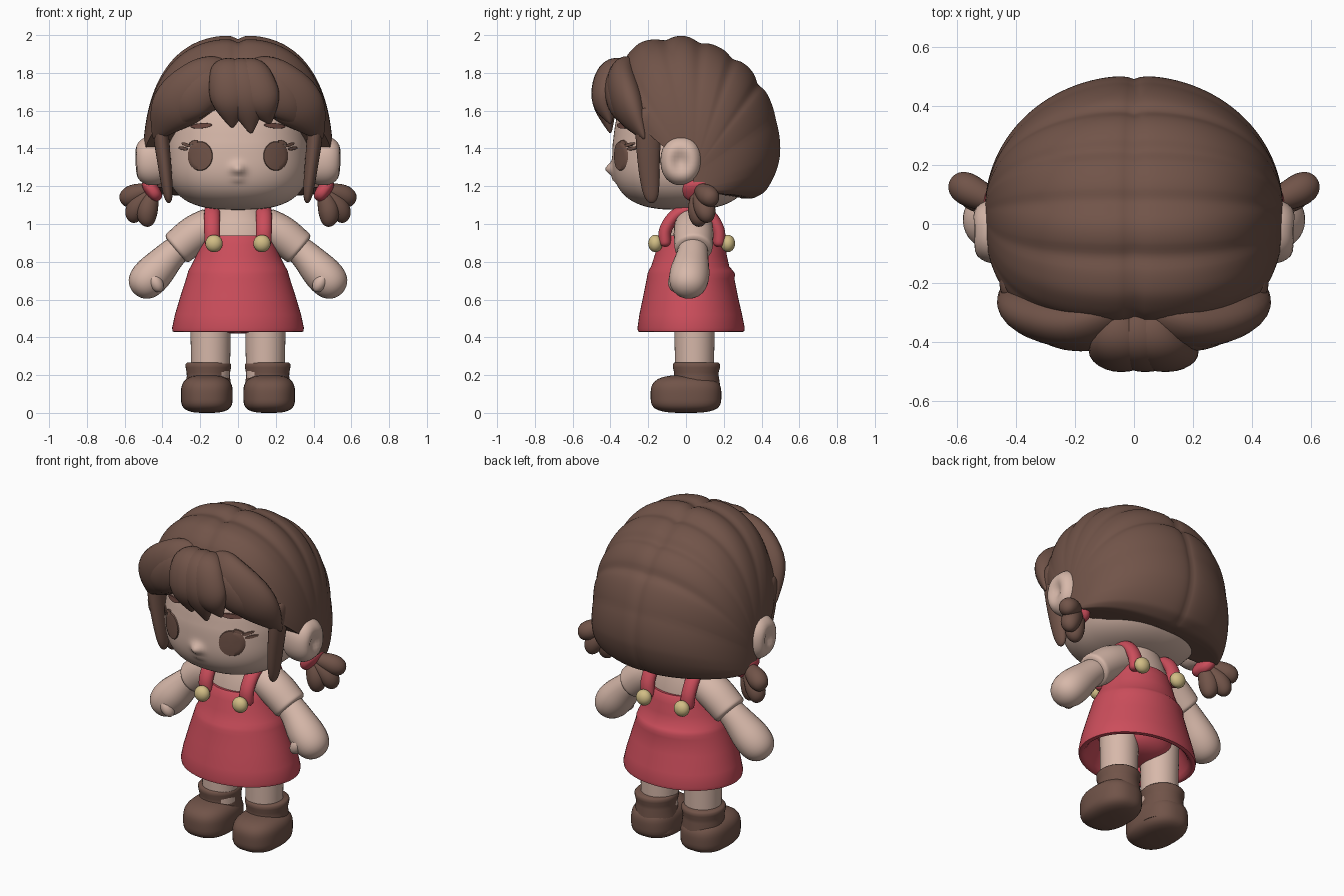
import bpy, bmesh
from math import sin, cos, pi, radians, exp
from mathutils import Vector, Euler

cube = bpy.data.objects.get("Cube")
if cube:
    bpy.data.objects.remove(cube, do_unlink=True)


def material(name, rgb):
    m = bpy.data.materials.new(name)
    m.use_nodes = True
    m.diffuse_color = (*rgb, 1)
    bsdf = next(n for n in m.node_tree.nodes if n.type == "BSDF_PRINCIPLED")
    bsdf.inputs["Base Color"].default_value = (*rgb, 1)
    return m


SKIN = material("skin", (0.68, 0.48, 0.40))
BROWN = material("brown", (0.165, 0.088, 0.066))
DARK = material("dark_brown", (0.14, 0.06, 0.048))
RED = material("red", (0.60, 0.075, 0.105))
GOLD = material("gold", (0.64, 0.51, 0.235))


def build(name, verts, faces, mat, angle=45):
    me = bpy.data.meshes.new(name)
    me.from_pydata([tuple(v) for v in verts], [], faces)
    bm = bmesh.new()
    bm.from_mesh(me)
    bmesh.ops.remove_doubles(bm, verts=bm.verts, dist=1e-5)
    bmesh.ops.recalc_face_normals(bm, faces=bm.faces)
    bm.to_mesh(me)
    bm.free()
    me.materials.append(mat)
    ob = bpy.data.objects.new(name, me)
    bpy.context.collection.objects.link(ob)
    bpy.ops.object.select_all(action="DESELECT")
    ob.select_set(True)
    bpy.context.view_layer.objects.active = ob
    bpy.ops.object.shade_smooth_by_angle(angle=radians(angle))


def skin_rings(name, rings, mat, angle=45):
    """Join equal rings of points into a capped surface."""
    n = len(rings[0])
    verts = [p for r in rings for p in r]
    faces = [(i * n + j, i * n + (j + 1) % n, (i + 1) * n + (j + 1) % n, (i + 1) * n + j)
             for i in range(len(rings) - 1) for j in range(n)]
    faces += [tuple(range(n)), tuple(range(len(verts) - n, len(verts)))]
    build(name, verts, faces, mat, angle)


def blob(name, loc, size, mat, n=2, m=2, rot=(0, 0, 0), seg=40, deform=None):
    """Rounded-box ellipsoid: n squares the plan, m squares the elevation."""
    spin = Euler(rot).to_matrix()
    rings = []
    for i in range(1, seg // 2):
        a = pi * i / (seg // 2)
        ring = []
        for j in range(seg):
            b = 2 * pi * j / seg
            d = Vector((sin(a) * cos(b), sin(a) * sin(b), cos(a)))
            k = ((abs(d.x) ** n + abs(d.y) ** n) ** (m / n) + abs(d.z) ** m) ** (1 / m)
            p = spin @ Vector([d[c] / k * size[c] for c in range(3)]) + Vector(loc)
            ring.append(deform(p) if deform else p)
        rings.append(ring)
    skin_rings(name, rings, mat)


def lathe(name, profile, mat, cx=0, seg=56, angle=45):
    """Oval rings from (z, half width, half depth, centre y)."""
    rings = [[(cx + rx * cos(2 * pi * j / seg), cy + ry * sin(2 * pi * j / seg), z)
              for j in range(seg)] for z, rx, ry, cy in profile]
    skin_rings(name, rings, mat, angle)


def spline(vals, u):
    """Catmull-Rom sample of a list of vectors."""
    f = u * (len(vals) - 1)
    i = min(int(f), len(vals) - 2)
    t = f - i
    b, c = vals[i], vals[i + 1]
    a = vals[i - 1] if i else b * 2 - c
    d = vals[i + 2] if i + 2 < len(vals) else c * 2 - b
    return 0.5 * (b * 2 + (c - a) * t + (a * 2 - b * 5 + c * 4 - d) * t ** 2
                  + (b * 3 - a - c * 3 + d) * t ** 3)


def strand(name, pts, widths, flat, side, mat, round_end=5, steps=28, seg=24):
    """Tapered oval sweep with rounded tips; side is the wide direction."""
    pts = [Vector(p) for p in pts]
    wid = [Vector((w, 0, 0)) for w in widths]
    rings = []
    for i in range(steps + 1):
        u = 0.5 - 0.5 * cos(pi * (0.03 + 0.94 * i / steps))
        t = (spline(pts, min(u + 0.01, 1)) - spline(pts, max(u - 0.01, 0))).normalized()
        w = Vector(side)
        w = (w - t * w.dot(t)).normalized()
        h = t.cross(w)
        r = spline(wid, u).x * (1 - abs(2 * u - 1) ** round_end) ** 0.5
        rings.append([spline(pts, u) + w * r * cos(2 * pi * j / seg)
                      + h * r * flat * sin(2 * pi * j / seg) for j in range(seg)])
    skin_rings(name, rings, mat)


# Head with nose and lip swelling out of the face
HC, HS, HN, HM = (0, -0.02, 1.36), (0.378, 0.37, 0.285), 2.3, 2.8


def face_shape(p):
    out = 0
    if p.y < -0.25:
        out = 0.04 * exp(-(p.x / 0.035) ** 2 - ((p.z - 1.29) / 0.032) ** 2)
        out += 0.012 * exp(-(p.x / 0.03) ** 2 - ((p.z - 1.235) / 0.014) ** 2)
    return Vector((p.x, p.y - out, p.z + max(0, p.z - 1.45) * 0.9))


blob("head", HC, HS, SKIN, HN, HM, seg=144, deform=face_shape)


def face_y(x, z):
    z = z if z < 1.45 else 1.45 + (z - 1.45) / 1.9
    q = (1 - abs((z - HC[2]) / HS[2]) ** HM) ** (HN / HM)
    return HC[1] - HS[1] * max(0.01, q - abs(x / HS[0]) ** HN) ** (1 / HN)


def patch(name, x, z, rx, rz, tilt, mat, lift=0.007, seg=32):
    """Thin oval plate laid over the face."""
    rings = []
    for r in (1, 0.95, 0.7, 0.4, 0.05):
        ring = []
        for j in range(seg):
            a = 2 * pi * j / seg
            u, v = rx * r * cos(a), rz * r * sin(a)
            px, pz = x + u * cos(tilt) - v * sin(tilt), z + u * sin(tilt) + v * cos(tilt)
            ring.append((px, face_y(px, pz) - (0 if r == 1 else lift), pz))
        rings.append(ring)
    skin_rings(name, rings, mat)


# Hair cap: slices around a side-to-side axis, creased between slices
LOBES = [(139, .56), (132, .64), (124, .71), (112, .752), (94, .735), (80, .69), (62, .635),
         (45, .57), (32, .52), (10, .467), (-15, .393), (-24, .34), (-28, .28)]
CREASES = (123, 102, 87, 71, 54)


def hair_radius(deg):
    for (a, ra), (b, rb) in zip(LOBES, LOBES[1:]):
        if deg >= b:
            r = ra + (rb - ra) * (a - deg) / (a - b)
            break
    return r - sum(0.03 * exp(-abs(deg - c) / 2.5) for c in CREASES)


rows, cols, verts = 168, 90, []
for i in range(rows):
    deg = 139 - i
    r0 = sum(hair_radius(min(139, max(-28, deg + k))) for k in (-1.5, 0, 1.5)) / 3
    back = min(1, max(0, (75 - deg) / 40))
    power = 0.8 + 0.17 * back
    for j in range(cols + 1):
        c = cos(pi * j / cols)
        x = 0.505 * (1 if c > 0 else -1) * abs(c) ** power
        r = r0 * max(0, sin(pi * j / cols)) ** power * (1 - 0.028 * exp(-abs(x) / 0.025))
        drop = 0.07 * (x / 0.5) ** 4 * min(1, max(0, (40 - deg) / 40))
        verts.append((x, 0.04 + r * cos(radians(deg)), 1.27 + r * sin(radians(deg)) - drop))
w = cols + 1
faces = [(i * w + j, i * w + j + 1, (i + 1) * w + j + 1, (i + 1) * w + j)
         for i in range(rows - 1) for j in range(cols)]
faces += [tuple(range(w)), tuple(range((rows - 1) * w, rows * w))]
build("hair_cap", verts, faces, BROWN, 50)

# Fringe strands over the forehead
for n, (x0, x1, z1) in enumerate([(-0.05, -0.03, 1.51), (0.02, 0.07, 1.48), (0.07, 0.17, 1.53)]):
    strand(f"fringe_middle_{n}", [(x0, -0.3, 1.85), (x0, -0.40, 1.8), ((x0 + x1) / 2, -0.43, 1.66),
                                  (x1, -0.40, z1)], (0.07, 0.1, 0.105, 0.035), 0.66, (1, 0, 0), BROWN, 4)

for s, tag in ((1, "left"), (-1, "right")):
    strand(f"fringe_side_{tag}", [(0, -0.28, 1.82), (s * 0.16, -0.335, 1.75), (s * 0.33, -0.3, 1.62),
                                  (s * 0.445, -0.22, 1.45)], (0.09, 0.14, 0.135, 0.045), 0.6,
           (s * 0.7, 0, 0.7), BROWN, 4)
    strand(f"fringe_inner_{tag}", [(s * 0.02, -0.31, 1.83), (s * 0.14, -0.365, 1.75),
                                   (s * 0.25, -0.355, 1.64), (s * 0.35, -0.31, 1.52)],
           (0.07, 0.1, 0.1, 0.035), 0.6, (s * 0.8, 0, 0.5), BROWN, 4)
    strand(f"side_lock_{tag}", [(s * 0.42, -0.2, 1.62), (s * 0.405, -0.2, 1.45), (s * 0.385, -0.195, 1.28),
                                (s * 0.365, -0.18, 1.11)], (0.07, 0.066, 0.055, 0.04), 0.62,
           (0, 1, 0), BROWN, 8)

    # Pigtail and its tie
    for n, end in enumerate([(0.61, 0.15, 1.11), (0.565, 0.12, 1.01), (0.48, 0.07, 0.985)]):
        a, b = Vector((0.44, 0.06, 1.19)), Vector(end)
        mid = a.lerp(b, 0.6) + Vector((0.015, 0, 0.01))
        strand(f"pigtail_{tag}_{n}", [(s * p.x, p.y, p.z) for p in (a, mid, b)],
               (0.03, 0.055, 0.038), 1, (0, 1, 0), BROWN, 5)
    blob(f"hair_tie_{tag}", (s * 0.455, 0.06, 1.18), (0.038, 0.078, 0.067), RED, 2.5, 2.5,
         (0, s * radians(35), 0))

    # Ear with a hollow in its outer face
    def hollow(p, s=s):
        d = exp(-((p.y + 0.03) / 0.05) ** 2 - ((p.z - 1.33) / 0.06) ** 2)
        return Vector((p.x - s * 0.045 * d if abs(p.x) > 0.46 else p.x, p.y, p.z))
    blob(f"ear_{tag}", (s * 0.452, -0.025, 1.335), (0.11, 0.11, 0.13), SKIN, 2.4, 2.2, deform=hollow)

    # Painted eye, lashes and brow
    patch(f"eye_{tag}", s * 0.2, 1.36, 0.066, 0.078, 0, BROWN)
    for n, (x, z, t) in enumerate([(0.235, 1.433, -0.4), (0.275, 1.42, 0.35), (0.29, 1.4, 0.2)]):
        patch(f"lash_{tag}_{n}", s * x, z, 0.026, 0.009, s * t, BROWN, 0.009)
    patch(f"brow_{tag}", s * 0.195, 1.52, 0.057, 0.014, s * -0.08, DARK, 0.009)

    # Sleeve, arm with mitten hand, and thumb
    strand(f"sleeve_{tag}", [(s * 0.13, 0.04, 1.0), (s * 0.23, 0.04, 0.945), (s * 0.335, 0.04, 0.86)],
           (0.1, 0.105, 0.1), 0.95, (0, 1, 0), SKIN, 24)
    strand(f"arm_{tag}", [(s * 0.25, 0.04, 0.92), (s * 0.345, 0.035, 0.845), (s * 0.44, 0.02, 0.745),
                          (s * 0.548, 0.005, 0.632)], (0.08, 0.083, 0.105, 0.118), 0.95,
           (0, 1, 0), SKIN, 4)
    blob(f"thumb_{tag}", (s * 0.435, -0.055, 0.69), (0.036, 0.04, 0.055), SKIN, rot=(0, s * 0.5, 0))

    # Strap with front and back buttons
    strand(f"strap_{tag}", [(s * 0.135, -0.11, 0.88), (s * 0.137, -0.108, 0.97), (s * 0.137, -0.05, 1.05),
                            (s * 0.135, 0.04, 1.075), (s * 0.137, 0.12, 1.05), (s * 0.137, 0.17, 0.97),
                            (s * 0.13, 0.175, 0.88)], [0.042] * 7, 0.8, (1, 0, 0), RED, 30, 40)
    for where, y in (("front", -0.162), ("back", 0.222)):
        blob(f"button_{where}_{tag}", (s * 0.127, y, 0.897), (0.046, 0.038, 0.046), GOLD, seg=28)

    # Leg and boot
    lathe(f"leg_{tag}", [(0.15, 0.1, 0.1, 0.045), (0.3, 0.104, 0.104, 0.045), (0.62, 0.11, 0.11, 0.045)],
          SKIN, s * 0.145, 40)
    lathe(f"boot_shaft_{tag}", [(0.05, 0.125, 0.125, 0.055), (0.15, 0.12, 0.125, 0.055),
                                (0.195, 0.114, 0.118, 0.055), (0.215, 0.115, 0.118, 0.055),
                                (0.24, 0.12, 0.125, 0.055), (0.257, 0.121, 0.125, 0.055),
                                (0.267, 0.112, 0.117, 0.055)], BROWN, s * 0.157, 40, 60)
    blob(f"boot_foot_{tag}", (s * 0.165, 0, 0.1), (0.137, 0.187, 0.1), BROWN, 2.5, 3,
         deform=lambda p: Vector((p.x, p.y, p.z if p.z > 0.1 else 0.1 - 0.1 * ((0.1 - p.z) / 0.1) ** 0.7)))

# Shirt body
lathe("shirt", [(0.6, 0.2, 0.14, 0.03), (0.85, 0.2, 0.14, 0.03), (0.95, 0.188, 0.135, 0.03),
                (1.02, 0.17, 0.115, 0.035), (1.07, 0.14, 0.1, 0.035), (1.13, 0.12, 0.09, 0.03)], SKIN)

# Pinafore dress with a hollow hem
lathe("dress", [(0.6, 0.1, 0.1, 0.03), (0.57, 0.24, 0.2, 0.03), (0.45, 0.305, 0.24, 0.027),
                (0.432, 0.32, 0.255, 0.027), (0.428, 0.335, 0.27, 0.027), (0.431, 0.346, 0.281, 0.027),
                (0.45, 0.349, 0.284, 0.027), (0.52, 0.334, 0.272, 0.025), (0.62, 0.304, 0.25, 0.024),
                (0.71, 0.275, 0.232, 0.024), (0.735, 0.268, 0.232, 0.028), (0.755, 0.262, 0.222, 0.025),
                (0.775, 0.25, 0.207, 0.022), (0.83, 0.222, 0.192, 0.025), (0.89, 0.2, 0.178, 0.028),
                (0.93, 0.188, 0.166, 0.03), (0.94, 0.18, 0.158, 0.03), (0.935, 0.17, 0.13, 0.03)], RED)
blob("underwear", (0, 0.04, 0.54), (0.2, 0.15, 0.12), RED, 2.2, 2.4)
